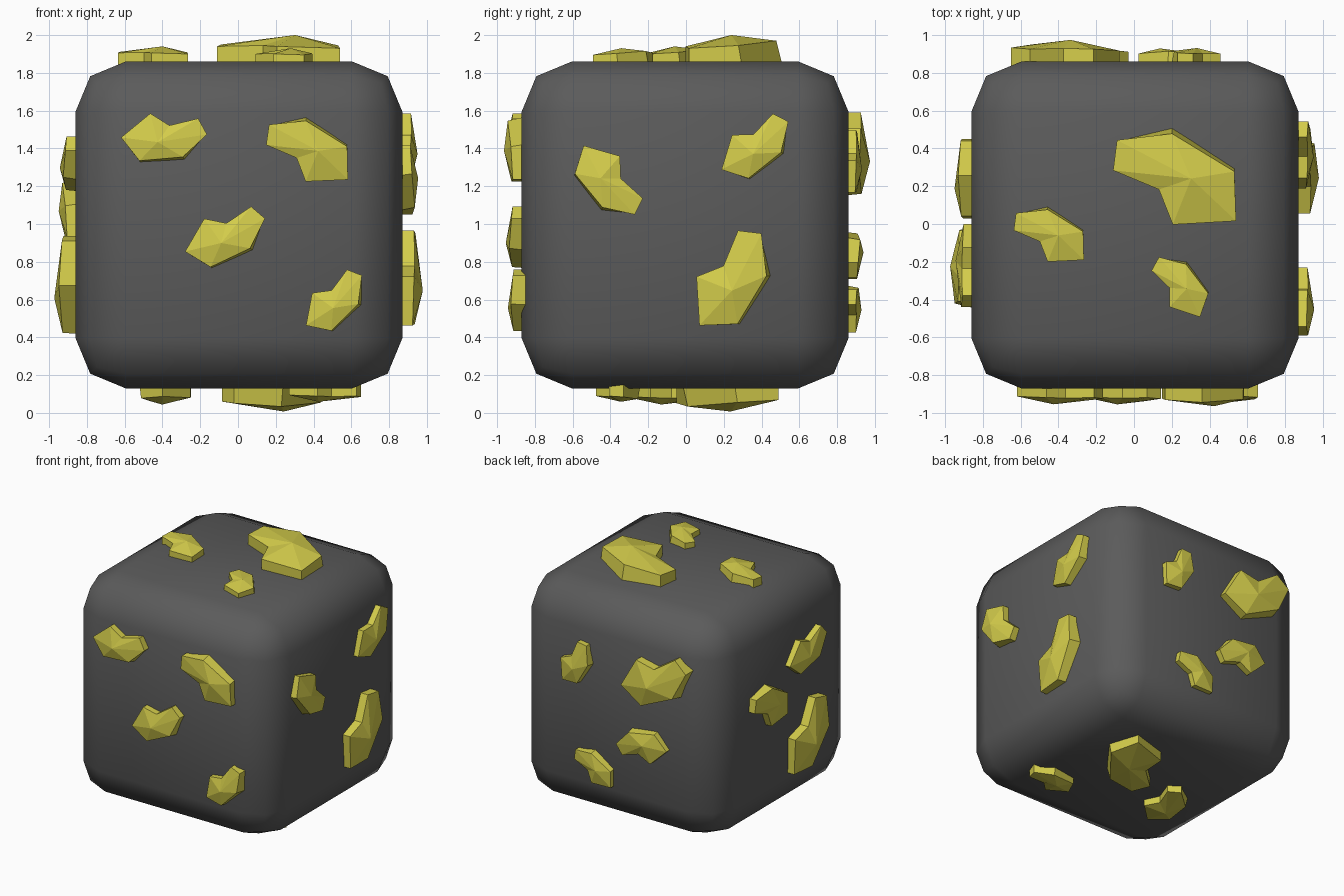
import bpy, bmesh
from mathutils import Vector

if "Cube" in bpy.data.objects:
    bpy.data.objects.remove(bpy.data.objects["Cube"])


def material(name, rgb):
    m = bpy.data.materials.new(name)
    m.diffuse_color = (*rgb, 1)
    m.use_nodes = True
    m.node_tree.nodes["Principled BSDF"].inputs["Base Color"].default_value = m.diffuse_color
    return m


stone = material("dark_stone", (0.105, 0.105, 0.105))
gold = material("gold_ore", (0.66, 0.61, 0.07))

# Rounded stone block
bpy.ops.mesh.primitive_cube_add(size=1.73, location=(0.005, -0.005, 0.995))
block = bpy.context.object
block.name = "stone_block"
block.data.materials.append(stone)
bev = block.modifiers.new("rounded_edges", "BEVEL")
bev.width = 0.265
bev.segments = 2
bpy.ops.object.shade_smooth()

# Nugget template: bent outline, rim height per corner, raised peak
OUTLINE = [complex(-.325, .03), complex(-.305, .19), complex(-.015, .26),
           complex(.315, .046), complex(.325, -.235), complex(-.009, -.255),
           complex(-.083, -.07)]
RIM = [.08, .09, .11, .085, .07, .08, .085]
RIM_SHIFT = [0, 0, complex(0, -.035), complex(0, -.02), 0, 0, 0]
PEAK, PEAK_H = complex(.087, -.012), .14
SINK = -0.03


def nugget(name, face, b, e):
    """Place the template so corners 1 and 4 land on face points b and e."""
    origin, u, v = (Vector(c) for c in FACES[face])
    n = u.cross(v)
    b, e = complex(*b), complex(*e)
    turn = (e - b) / (OUTLINE[4] - OUTLINE[1])
    size = abs(turn)

    def point(p, h):
        q = b + turn * (p - OUTLINE[1])
        return origin + u * q.real + v * q.imag + n * h

    bm = bmesh.new()
    base = [bm.verts.new(point(p, SINK)) for p in OUTLINE]
    rim = [bm.verts.new(point(p + s, h * size))
           for p, s, h in zip(OUTLINE, RIM_SHIFT, RIM)]
    peak = bm.verts.new(point(PEAK, PEAK_H * size))
    for i in range(7):
        j = (i + 1) % 7
        bm.faces.new((base[i], base[j], rim[j], rim[i]))
        bm.faces.new((rim[i], rim[j], peak))
    bm.faces.new(base)
    bmesh.ops.recalc_face_normals(bm, faces=bm.faces)
    me = bpy.data.meshes.new(name)
    bm.to_mesh(me)
    bm.free()
    me.materials.append(gold)
    bpy.context.collection.objects.link(bpy.data.objects.new(name, me))


# Face frames: origin, right axis, up axis as seen from outside
FACES = {
    "front": ((0, -.87, 0), (1, 0, 0), (0, 0, 1)),
    "right": ((.87, 0, 0), (0, 1, 0), (0, 0, 1)),
    "back": ((0, .86, 0), (-1, 0, 0), (0, 0, 1)),
    "left": ((-.86, 0, 0), (0, -1, 0), (0, 0, 1)),
    "top": ((0, 0, 1.86), (1, 0, 0), (0, 1, 0)),
    "bottom": ((0, 0, .13), (1, 0, 0), (0, -1, 0)),
}

# Narrow tip and wide tip of every nugget on each face
NUGGETS = {
    "front": [((-.164, 1.474), (-.619, 1.458)), ((.164, 1.526), (.582, 1.235)),
              ((.143, 1.029), (-.28, .854)), ((.656, .728), (.36, .463))],
    "right": [((-.272, 1.05), (-.542, 1.415)), ((.542, 1.542), (.188, 1.288)),
              ((.399, .95), (.071, .463))],
    "back": [((-.23, 1.487), (-.447, 1.167)), ((.65, 1.505), (.077, 1.271)),
             ((.03, .795), (.46, .84)), ((-.325, .652), (-.026, .427))],
    "left": [((-.44, 1.19), (-.03, .93)), ((.44, 1.39), (0, 1.28)),
             ((.41, .91), (.03, .43))],
    "top": [((-.09, .444), (.54, .016)), ((-.624, .058), (-.265, -.19)),
            ((.132, -.175), (.349, -.492))],
    "bottom": [((-.02, .05), (.37, -.49)), ((-.33, -.13), (-.40, .33)),
               ((.65, .33), (.27, .40))],
}
for face, spots in NUGGETS.items():
    for i, (b, e) in enumerate(spots, 1):
        nugget(f"{face}_gold_nugget_{i}", face, b, e)
